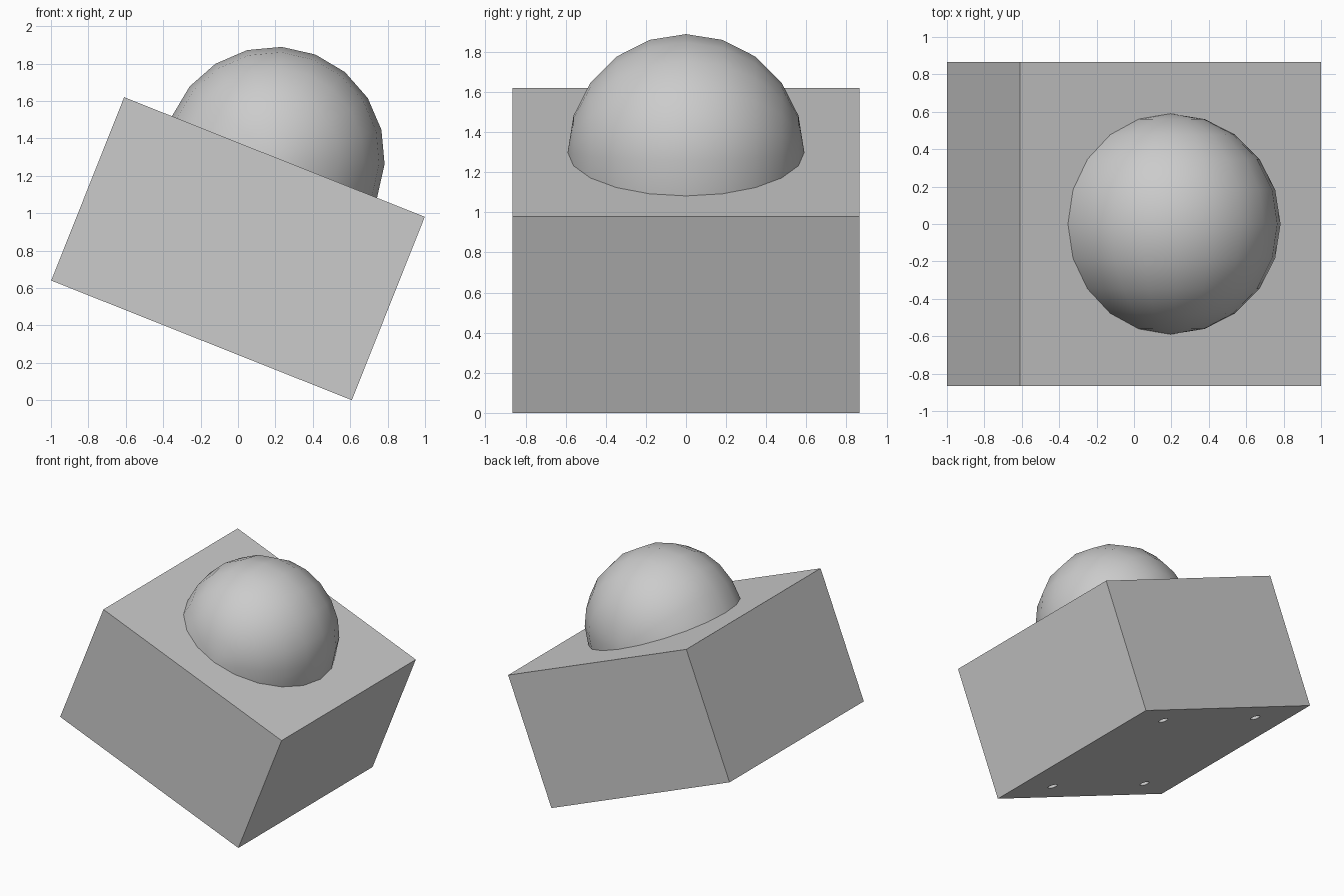
import bpy, bmesh, math
from mathutils import Matrix, Vector

cube = bpy.data.objects.get("Cube")
if cube:
    bpy.data.objects.remove(cube, do_unlink=True)

WIDTH, HEIGHT = 1.73, 1.055
DOME_RADIUS = 0.59
HOLE_RADIUS, HOLE_DEPTH = 0.037, 0.25
# The whole model is tipped about the y axis
TILT = Matrix.Translation((0, 0, 0.81)) @ Matrix.Rotation(math.radians(21.7), 4, 'Y')

grey = bpy.data.materials.new("light_grey")
grey.use_nodes = True
grey.diffuse_color = (0.6, 0.6, 0.6, 1)
grey.node_tree.nodes["Principled BSDF"].inputs["Base Color"].default_value = grey.diffuse_color


def make_object(name, bm):
    mesh = bpy.data.meshes.new(name)
    bm.to_mesh(mesh)
    bm.free()
    mesh.materials.append(grey)
    obj = bpy.data.objects.new(name, mesh)
    bpy.context.collection.objects.link(obj)
    obj.matrix_world = TILT
    return obj


# Square block
bm = bmesh.new()
bmesh.ops.create_cube(bm, size=1, matrix=Matrix.Diagonal((WIDTH, WIDTH, HEIGHT, 1)))
block = make_object("block", bm)

# Four blind screw holes in the underside
bm = bmesh.new()
for sx in (-1, 1):
    for sy in (-1, 1):
        spot = Matrix.Translation((sx * 0.485, sy * 0.646, -HEIGHT / 2))
        bmesh.ops.create_cone(bm, cap_ends=True, segments=20, radius1=HOLE_RADIUS,
                              radius2=HOLE_RADIUS, depth=2 * HOLE_DEPTH, matrix=spot)
cutter = make_object("hole_cutter", bm)
cutter.hide_render = True
cutter.hide_set(True)
drill = block.modifiers.new("screw_holes", 'BOOLEAN')
drill.operation = 'DIFFERENCE'
drill.solver = 'EXACT'
drill.object = cutter

# Half-sphere on the top face, its poles along y
bm = bmesh.new()
bmesh.ops.create_uvsphere(bm, u_segments=20, v_segments=10, radius=DOME_RADIUS,
                          matrix=Matrix.Rotation(math.radians(90), 4, 'X'))
low = [v for v in bm.verts if v.co.z < -0.001]
bmesh.ops.delete(bm, geom=low, context='VERTS')
bmesh.ops.translate(bm, verts=bm.verts, vec=Vector((0, 0, HEIGHT / 2)))
for face in bm.faces:
    face.smooth = True
make_object("dome", bm)

# Bake the holes into the block and drop the cutter
bpy.context.view_layer.objects.active = block
bpy.ops.object.modifier_apply(modifier=drill.name)
bpy.data.objects.remove(cutter, do_unlink=True)
